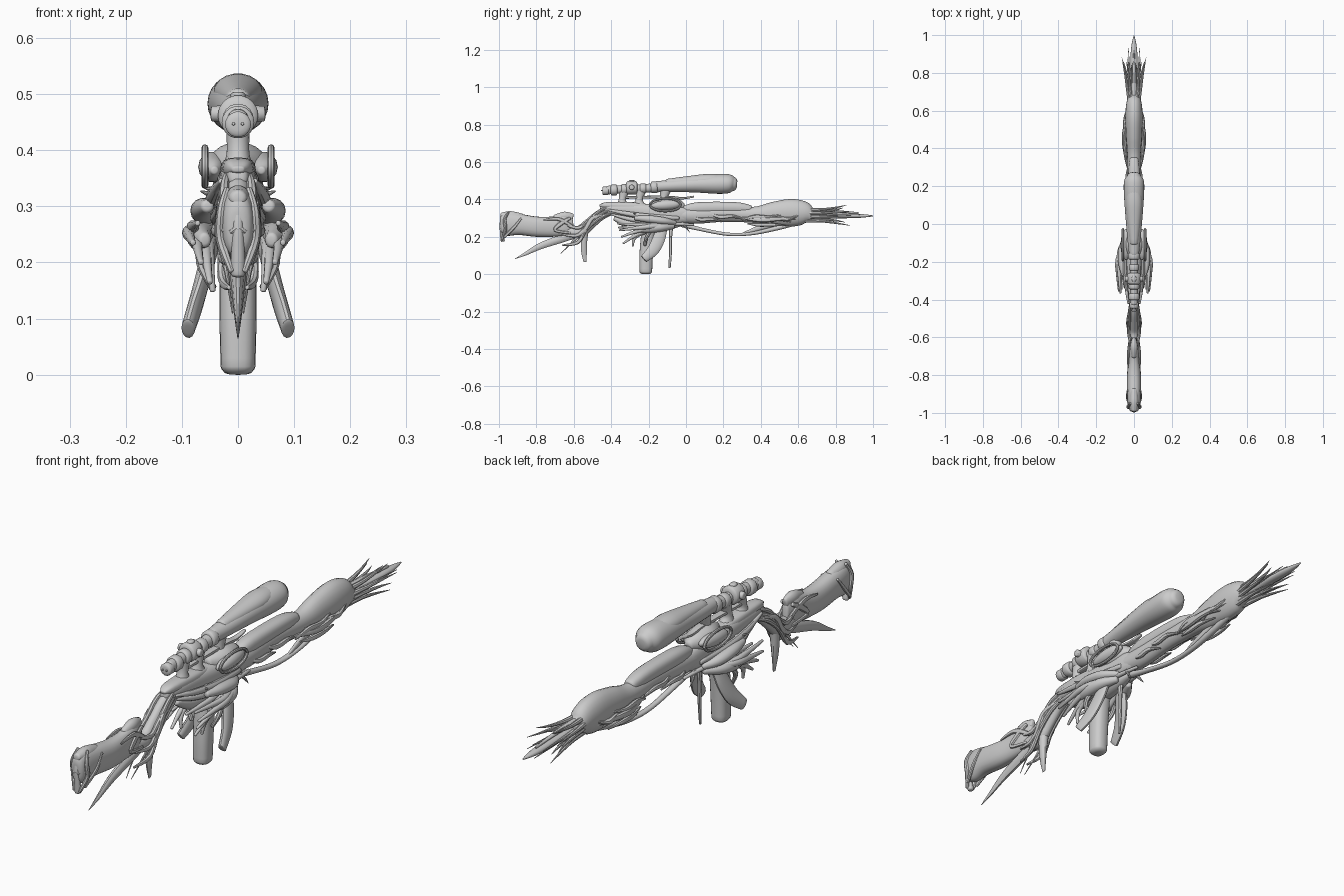
import bpy, bmesh, math, random
from mathutils import Vector

random.seed(4)


def spline(pts, n):
    """Catmull-Rom resampling of stations (x, y, z, half width, half height)."""
    p = [pts[0]] + list(pts) + [pts[-1]]
    out = []
    for i in range(1, len(p) - 2):
        for k in range(n):
            t = k / n
            out.append([0.5 * (2 * b + (c - a) * t + (2 * a - 5 * b + 4 * c - d) * t * t
                               + (3 * b - a - 3 * c + d) * t ** 3)
                        for a, b, c, d in zip(p[i - 1], p[i], p[i + 1], p[i + 2])])
    return out + [list(pts[-1])]


def sweep(name, shapes, mirror=False, sides=14, n=4, power=1.0, cap=0.5):
    """Sweep oval sections along one or more paths into a single object."""
    bm = bmesh.new()
    for pts in shapes:
        for sx in ((1, -1) if mirror else (1,)):
            st = spline([(p[0] * sx,) + tuple(p[1:]) for p in pts], n)
            pos = [Vector(s[:3]) for s in st]
            rings = []
            for i, s in enumerate(st):
                t = (pos[min(i + 1, len(st) - 1)] - pos[max(i - 1, 0)]).normalized()
                ref = Vector((1, 0, 0)) if abs(t.x) < 0.9 else Vector((0, 1, 0))
                side = (ref - t * ref.dot(t)).normalized()
                a, b = max(s[3], 0.0008), max(s[4], 0.0008)
                extra = [(0, 1)]
                r = cap * min(a, b)
                if i == 0:
                    extra = [(-r, .45), (-r * .8, .75), (-r * .35, .94), (0, 1)]
                if i == len(st) - 1:
                    extra = [(0, 1), (r * .35, .94), (r * .8, .75), (r, .45)]
                for off, sc in extra:
                    ring = []
                    for k in range(sides):
                        c, q = (f(2 * math.pi * k / sides) for f in (math.cos, math.sin))
                        c = math.copysign(abs(c) ** power, c)
                        q = math.copysign(abs(q) ** power, q)
                        ring.append(bm.verts.new(pos[i] + t * off + side * (a * sc * c)
                                                 + t.cross(side) * (b * sc * q)))
                    rings.append(ring)
            for r0, r1 in zip(rings, rings[1:]):
                for k in range(sides):
                    j = (k + 1) % sides
                    bm.faces.new((r0[k], r0[j], r1[j], r1[k]))
            bm.faces.new(rings[0])
            bm.faces.new(rings[-1])
    bmesh.ops.recalc_face_normals(bm, faces=bm.faces)
    me = bpy.data.meshes.new(name)
    bm.to_mesh(me)
    bm.free()
    ob = bpy.data.objects.new(name, me)
    bpy.context.collection.objects.link(ob)
    return ob


def mid(*rows):
    """Stations on the centre plane: (y, top z, bottom z, half width)."""
    return [(0, y, (t + b) / 2, w, (t - b) / 2) for y, t, b, w in rows]


# barrel and its upper shell
sweep("barrel", [mid((-.06, .35, .28, .035), (.05, .36, .27, .035), (.2, .365, .28, .033),
                     (.36, .36, .275, .035), (.46, .385, .26, .042), (.56, .402, .255, .046),
                     (.63, .39, .265, .042), (.67, .355, .28, .032), (.7, .335, .295, .022))], sides=20)
sweep("barrel_shell", [mid((-.02, .36, .32, .02), (.06, .385, .32, .031), (.26, .386, .325, .031),
                           (.34, .37, .32, .024))], sides=18, power=.8)
# hanging sinew and side tendons
sweep("barrel_sinews", [
    [(0, -.02, .265, .014, .014), (0, .08, .24, .012, .01), (0, .22, .214, .011, .009),
     (0, .34, .216, .012, .009), (0, .46, .24, .014, .012), (0, .58, .27, .012, .012)],
    [(0, .3, .215, .005, .005), (0, .4, .25, .008, .014), (0, .5, .27, .01, .01)]])
tendons = []
for y, z, dy, dz in ((.03, .31, .16, -.03), (.12, .33, .2, -.04), (.3, .29, .22, .03),
                     (.33, .27, .2, -.01), (.36, .31, .2, -.03), (.44, .27, .17, .05)):
    w = .031 if y < .2 else .042
    tendons.append([(w - .006, y, z, .003, .003), (w + .004, y + dy * .3, z + dz * .6, .008, .01),
                    (w + .007, y + dy * .65, z + dz * .5, .008, .009),
                    (w - .004, y + dy, z + dz, .003, .003)])
tendons.append([(.03, .3, .3, .004, .006), (.05, .4, .29, .01, .013),
                (.054, .48, .295, .009, .012), (.036, .6, .3, .004, .005)])
sweep("barrel_tendons", tendons, mirror=True, sides=8)

# muzzle prongs
sweep("muzzle_blade", [mid((.64, .33, .29, .018), (.78, .328, .302, .02), (.9, .325, .3, .018),
                           (.96, .32, .304, .011), (.998, .315, .309, .002)),
                       mid((.66, .35, .32, .012), (.78, .345, .33, .01), (.92, .332, .322, .003))])
prongs = []
for x, z, y in ((.064, .335, .88), (.055, .30, .86), (.04, .37, .86), (.035, .26, .88),
                (.015, .355, .84), (.018, .278, .85), (.03, .318, .93)):
    prongs.append([(x * .3, .62, .315 + (z - .315) * .5, .012, .012),
                   (x * .55, .72, .315 + (z - .315) * .55, .008, .008),
                   (x * .75, .8, .315 + (z - .315) * .75, .005, .005), (x, y, z, .001, .001)])
sweep("muzzle_prongs", prongs, mirror=True, sides=8)

# receiver
sweep("receiver", [mid((-.45, .37, .335, .018), (-.4, .375, .32, .03), (-.3, .38, .3, .036),
                       (-.18, .375, .275, .04), (-.06, .37, .265, .038), (.02, .35, .275, .03))],
      sides=20, power=.8)
sweep("receiver_cover", [mid((-.46, .372, .36, .012), (-.42, .386, .35, .026), (-.28, .385, .34, .032),
                             (-.18, .37, .345, .02))], sides=16, power=.7)
sweep("receiver_ribs", [[(.03, -.42, .345, .005, .005), (.042, -.32, .325, .01, .012),
                         (.046, -.2, .31, .012, .014), (.034, -.04, .3, .008, .01)],
                        [(.02, -.4, .32, .005, .005), (.03, -.3, .295, .012, .012),
                         (.035, -.16, .275, .014, .012), (.02, .04, .265, .006, .006)]], mirror=True, sides=10)
# central dome and side pods with rims
sweep("dome", [mid((-.18, .395, .34, .02), (-.14, .41, .33, .045), (-.1, .415, .325, .054),
                   (-.05, .405, .33, .042), (-.02, .385, .34, .02))], sides=20)
sweep("side_pods", [[(.042, -.185, .364, .008, .008), (.045, -.16, .366, .02, .02),
                     (.045, -.11, .37, .026, .027), (.044, -.055, .374, .02, .022),
                     (.04, -.03, .376, .008, .008)]], mirror=True)
rim = [(.059, -.11 + .083 * math.cos(a), .371 + .034 * math.sin(a), .006, .006)
       for a in [math.pi * 2 * k / 10 for k in range(11)]]
sweep("pod_rims", [rim], mirror=True, sides=8, n=3)

# scope body, rings, knobs and mounts
sweep("scope_tube", [mid((-.42, .473, .425, .02), (-.38, .475, .43, .02), (-.25, .48, .435, .021),
                         (-.14, .49, .438, .024))], sides=18)
sweep("scope_bell", [mid((-.16, .497, .44, .026), (-.08, .505, .44, .035), (.05, .522, .437, .046),
                         (.17, .535, .43, .054), (.23, .534, .434, .052), (.255, .52, .445, .036))], sides=24)
sweep("scope_hood", [mid((-.1, .51, .47, .022), (.02, .526, .47, .036), (.12, .537, .47, .044),
                         (.2, .532, .49, .03))], sides=18)
sweep("scope_rings", [mid((y - h, z + r, z - r, r), (y + h, z + r, z - r, r)) for y, z, r, h in
                      ((-.43, .446, .023, .012), (-.385, .45, .029, .012), (-.33, .455, .028, .01),
                       (-.29, .462, .036, .022), (-.23, .458, .027, .012), (-.17, .465, .031, .012))],
      sides=18, n=2, cap=.25)
sweep("eyepiece_pins", [[(.008, -.452, .447, .003, .003), (.008, -.43, .447, .003, .003)]], True, 8, 1)
sweep("scope_knobs", [[(.01, -.29, .465, .015, .015), (.046, -.29, .465, .014, .014)]], True, 12, 2, cap=.2)
sweep("scope_top_knob", [[(0, -.29, .46, .015, .018), (0, -.29, .5, .013, .016)]], sides=12, n=2, cap=.3)
sweep("scope_mounts", [[(0, y, .37, .026, .035), (0, y, .4, .02, .02), (0, y + .01, .45, .022, .03)]
                       for y in (-.34, -.25, -.12)])
sweep("scope_rail", [mid((-.34, .418, .403, .014), (-.1, .42, .405, .014), (-.02, .412, .4, .012),
                         (.04, .42, .41, .006))], power=.6)

# neck between receiver and stock
sweep("neck", [[(0, -.4, .345, .024, .028), (0, -.46, .315, .022, .03), (0, -.52, .265, .022, .032),
                (0, -.57, .225, .026, .035), (0, -.64, .225, .022, .03)]])
strands = [[(.012, -.38, .355 + o, .004, .004), (.024, -.46, .325 + o, .008, .009),
            (.026, -.53, .265 + o, .009, .008), (.028, -.58, .22 + o * 2, .008, .01),
            (.016, -.66, .23 + o * 3, .004, .004)] for o in (-.025, -.006, .014)]
strands.append([(.02, -.43, .32, .004, .004), (.03, -.5, .3, .009, .012), (.03, -.54, .24, .01, .012),
                (.02, -.6, .18, .004, .006), (.01, -.67, .11, .001, .001)])
sweep("neck_strands", strands, mirror=True, sides=8)
sweep("neck_blade", [[(0, -.54, .25, .02, .022), (0, -.545, .18, .016, .018), (0, -.545, .12, .009, .016),
                      (0, -.54, .065, .001, .008)]], sides=10)

# stock, its crest, spur and butt ridges
sweep("stock", [mid((-.61, .31, .225, .015), (-.65, .322, .205, .026), (-.72, .308, .2, .03),
                    (-.8, .308, .2, .037), (-.89, .322, .21, .037), (-.95, .33, .205, .033),
                    (-.98, .322, .21, .026))], sides=20, power=.85)
sweep("stock_crest", [mid((-.61, .325, .28, .012), (-.65, .335, .285, .02), (-.7, .318, .28, .014)),
                      mid((-.88, .325, .28, .02), (-.94, .338, .285, .024), (-.985, .33, .3, .016))])
sweep("stock_spur", [[(0, -.58, .215, .016, .02), (0, -.68, .185, .015, .022), (0, -.78, .15, .011, .018),
                      (0, -.86, .108, .006, .009), (0, -.915, .082, .001, .001)]], sides=10)
sweep("butt_ridges", [[(.02, -.95, .33, .006, .006), (.03, -.97, .29, .008, .009),
                       (.03, -.965, .24, .009, .009), (.012, -.985, .185, .006, .007)],
                      [(.03, -.96, .26, .007, .007), (.014, -.985, .255, .006, .006),
                       (0, -.992, .26, .006, .006)],
                      [(.034, -.88, .3, .004, .005), (.036, -.92, .25, .006, .008),
                       (.022, -.97, .2, .006, .007)],
                      [(.022, -.62, .3, .006, .008), (.027, -.67, .27, .008, .012),
                       (.03, -.7, .235, .006, .008), (.024, -.62, .22, .005, .006)],
                      [(.02, -.6, .25, .006, .008), (.03, -.68, .295, .007, .01),
                       (.032, -.76, .29, .003, .004)]], mirror=True, sides=8)
sweep("butt_tail", [[(0, -.975, .325, .012, .01), (0, -.988, .27, .01, .009), (0, -.985, .22, .012, .01),
                     (0, -.98, .18, .013, .012)]], sides=10)

# grip, tusks and front blade
sweep("grip", [[(0, -.19, .3, .03, .035), (0, -.205, .2, .033, .036), (0, -.213, .1, .033, .036),
                (0, -.215, .014, .031, .034)]], sides=20, power=.8, cap=.45)
sweep("tusks", [[(.035, -.11, .29, .012, .025), (.045, -.13, .24, .014, .03), (.058, -.145, .19, .014, .034),
                 (.074, -.175, .13, .013, .032), (.089, -.225, .082, .012, .022)]], mirror=True, cap=.2)
sweep("front_blade", [[(0, -.075, .29, .01, .012), (0, -.083, .2, .008, .009), (0, -.083, .12, .006, .008),
                       (0, -.088, .035, .004, .006)]], sides=8)
# underside knuckles, finger claws and small thorns
sweep("knuckles", [[(.03, -.06, .275, .012, .012), (.055, -.12, .285, .024, .02),
                    (.062, -.2, .295, .022, .02), (.055, -.27, .3, .012, .012)],
                   [(.03, -.07, .255, .014, .014), (.058, -.13, .25, .026, .022),
                    (.068, -.2, .245, .023, .025), (.06, -.26, .24, .012, .014)]], mirror=True)
sweep("trigger_housing", [mid((-.38, .31, .285, .015), (-.3, .3, .24, .03), (-.2, .3, .225, .038),
                              (-.1, .29, .235, .034), (-.03, .28, .255, .014))])
claws = []
for x, y, z in ((.072, -.365, .27), (.08, -.355, .235), (.066, -.345, .2), (.05, -.335, .165),
                (.045, -.285, .15), (.03, -.36, .25)):
    claws.append([(x * .7, -.1, .262, .008, .008), (x + .006, -.19, .26 + (z - .26) * .2, .012, .013),
                  (x + .006, -.27, .26 + (z - .26) * .55, .009, .01), (x, y, z, .005, .005)])
sweep("claws", claws, mirror=True, sides=10)
sweep("thorns", [[(.03, -.24, .32, .008, .008), (.05, -.27, .322, .006, .006), (.067, -.28, .327, .001, .001)],
                 [(.02, -.02, .275, .008, .008), (.03, .0, .25, .005, .005), (.03, .02, .225, .001, .001)],
                 [(.06, -.18, .24, .01, .01), (.066, -.21, .2, .009, .01), (.045, -.22, .155, .007, .008)]],
      mirror=True, sides=8)

# smooth shading with sharp edges kept
for ob in bpy.context.collection.objects:
    ob.select_set(True)
    bpy.context.view_layer.objects.active = ob
bpy.ops.object.shade_smooth_by_angle(angle=math.radians(40))
